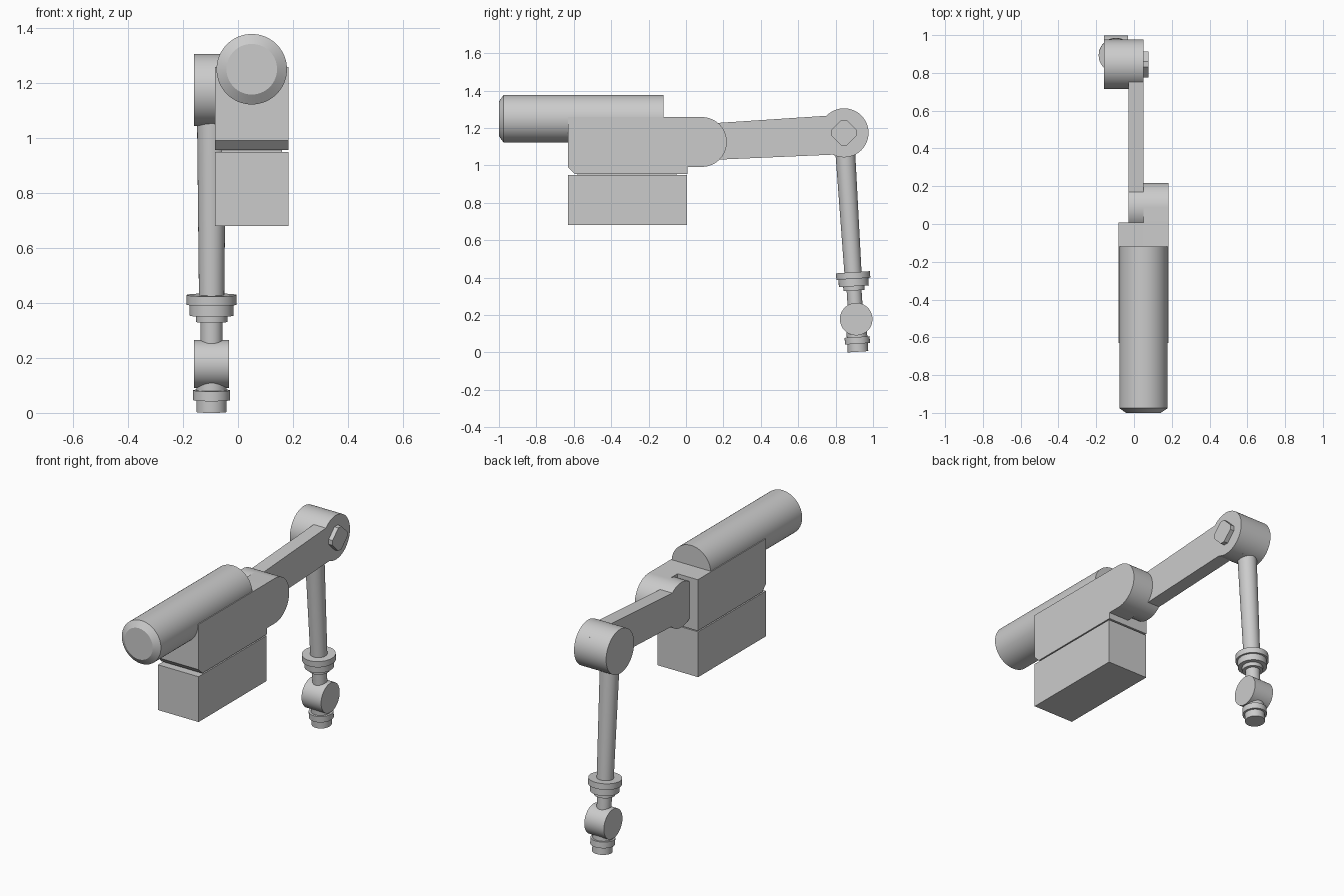
import bpy, bmesh, math
from math import cos, sin, radians

if "Cube" in bpy.data.objects:
    bpy.data.objects.remove(bpy.data.objects["Cube"])


def finish(bm, name):
    bmesh.ops.recalc_face_normals(bm, faces=bm.faces)
    mesh = bpy.data.meshes.new(name)
    bm.to_mesh(mesh)
    bm.free()
    ob = bpy.data.objects.new(name, mesh)
    bpy.context.collection.objects.link(ob)
    bpy.ops.object.select_all(action='DESELECT')
    ob.select_set(True)
    bpy.context.view_layer.objects.active = ob
    bpy.ops.object.shade_smooth_by_angle(angle=radians(25))
    return ob


def slab(name, profile, x0, x1):
    """Side profile of (y, z) points extruded from x0 to x1."""
    bm = bmesh.new()
    face = bm.faces.new([bm.verts.new((x0, y, z)) for y, z in profile])
    ext = bmesh.ops.extrude_face_region(bm, geom=[face])['geom']
    bmesh.ops.translate(bm, vec=(x1 - x0, 0, 0),
                        verts=[v for v in ext if isinstance(v, bmesh.types.BMVert)])
    return finish(bm, name)


def arc(y, z, r, a0, a1, n=40):
    return [(y + r * cos(radians(a0 + (a1 - a0) * i / n)),
             z + r * sin(radians(a0 + (a1 - a0) * i / n))) for i in range(n + 1)]


def disc(name, y, z, r, x0, x1, n=64):
    return slab(name, arc(y, z, r, 0, 360, n)[:-1], x0, x1)


def box(name, y0, y1, z0, z1, x0, x1):
    return slab(name, [(y0, z0), (y1, z0), (y1, z1), (y0, z1)], x0, x1)


def lathe(name, profile, loc, tilt, n=48):
    """(radius, distance) rings along local -z, tilted about x."""
    bm = bmesh.new()
    rings = [[bm.verts.new((r * cos(2 * math.pi * i / n), r * sin(2 * math.pi * i / n), -d))
              for i in range(n)] for r, d in profile]
    for a, b in zip(rings, rings[1:]):
        for i in range(n):
            j = (i + 1) % n
            bm.faces.new((a[i], a[j], b[j], b[i]))
    bm.faces.new(rings[0])
    bm.faces.new(rings[-1])
    ob = finish(bm, name)
    ob.location = loc
    ob.rotation_euler = (tilt, 0, 0)
    return ob


X0, XM, X1 = -0.083, 0.05, 0.183          # housing sides and split plane
SHOULDER, ELBOW, WRIST = (0.085, 1.125), (0.845, 1.174), (0.91, 0.178)

# Motor barrel with chamfered front end
lathe("motor_barrel", [(0.092, 0), (0.128, 0.025), (0.128, 0.88)],
      (XM, -1, 1.249), math.pi / 2, 64)

# Housing: plain half, and half with the rounded shoulder lug
base = [(-0.63, 1.258), (-0.63, 0.99), (-0.595, 0.955), (0.008, 0.955)]
slab("housing_left", base + [(0.008, 1.258)], X0, XM)
slab("housing_right", base + [(0.008, 0.992)] + arc(*SHOULDER, 0.133, -90, 90), XM, X1)

# Lower box hanging from a slim spacer
box("box_spacer", -0.58, -0.05, 0.94, 0.96, -0.06, 0.16)
box("lower_box", -0.63, 0.005, 0.68, 0.948, X0, X1)

# Upper arm: tapered bar with round ends
slab("upper_arm", arc(*SHOULDER, 0.133, 50, 315) + arc(*ELBOW, 0.131, -117, 136),
     -0.03, XM)

# Elbow drum and cut-corner nut
disc("elbow_drum", *ELBOW, 0.131, -0.16, -0.03)
nut = []
for k in range(4):
    for a in (-12, 12):
        t = radians(90 * k + a)
        nut.append((ELBOW[0] + 0.07 * cos(t), ELBOW[1] + 0.07 * sin(t)))
slab("elbow_nut", nut, XM, 0.076)

# Forearm with flanges, wrist neck and tool tip along one tilted axis
lathe("forearm", [
    (0.054, 0), (0.046, 0.747),
    (0.091, 0.747), (0.091, 0.782), (0.08, 0.782), (0.08, 0.822),
    (0.057, 0.822), (0.057, 0.845), (0.04, 0.845), (0.04, 0.99),
    (0.055, 0.99), (0.055, 1.094), (0.067, 1.094), (0.067, 1.13),
    (0.055, 1.13), (0.055, 1.173)],
    (-0.096, *ELBOW), radians(3.65))

# Wrist drum
disc("wrist_drum", *WRIST, 0.087, -0.16, -0.032)
